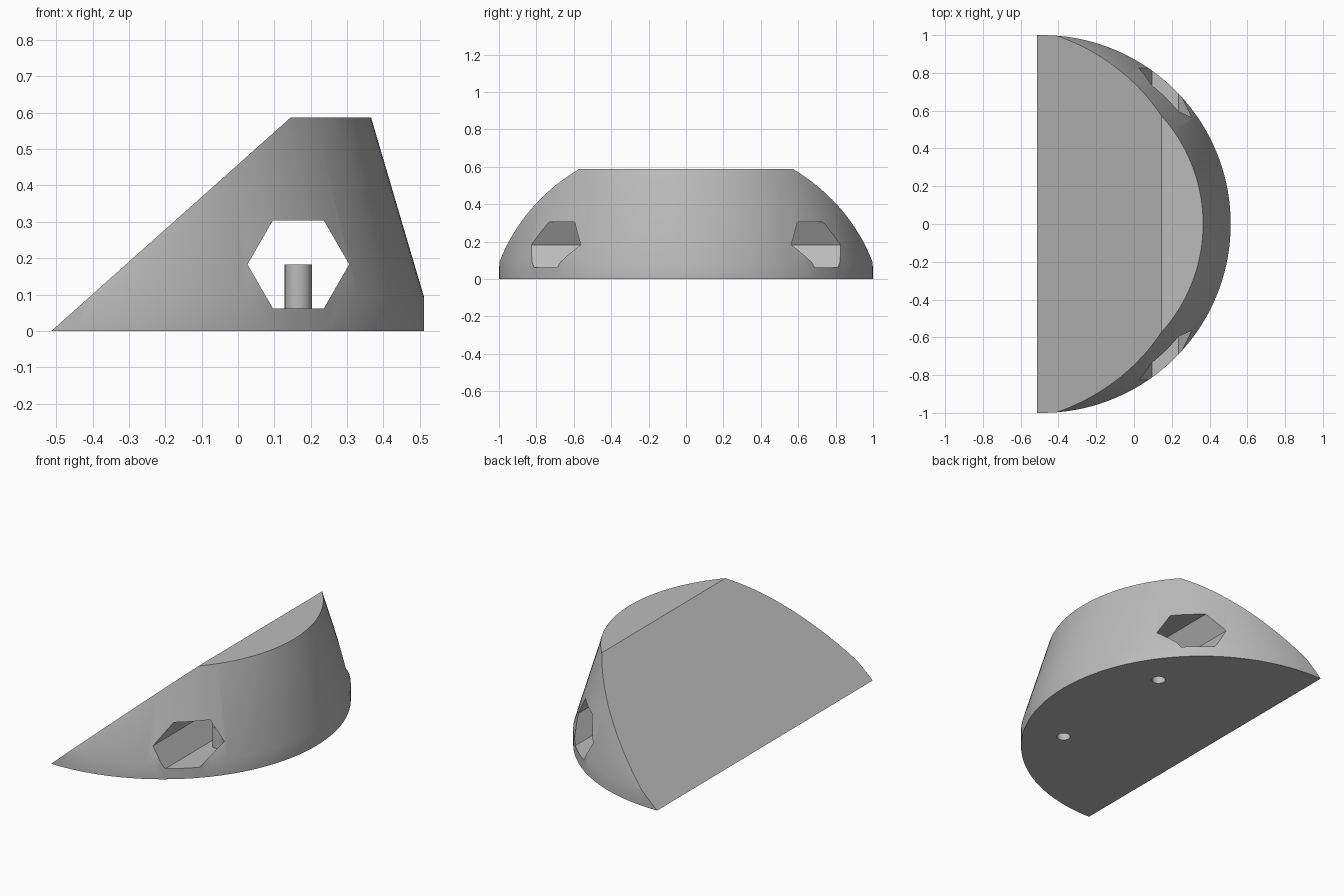
import bpy, bmesh
from math import pi, sin, cos, radians
from mathutils import Vector

cube = bpy.data.objects.get("Cube")
if cube:
    bpy.data.objects.remove(cube, do_unlink=True)

grey = bpy.data.materials.new("plain grey")
grey.use_nodes = True
colour = (0.5, 0.5, 0.5, 1)
grey.diffuse_color = colour
grey.node_tree.nodes["Principled BSDF"].inputs["Base Color"].default_value = colour

CENTRE_X = -0.488          # axis of the round wall
TUNNEL_X, TUNNEL_Z = 0.166, 0.183
TUNNEL_RADIUS = 0.14
PEG_RADIUS, PEG_Y = 0.0375, 0.41
FLOOR_Z = TUNNEL_Z - TUNNEL_RADIUS * cos(pi / 6)


def add_object(name, bm):
    bmesh.ops.recalc_face_normals(bm, faces=bm.faces)
    mesh = bpy.data.meshes.new(name)
    bm.to_mesh(mesh)
    bm.free()
    mesh.materials.append(grey)
    obj = bpy.data.objects.new(name, mesh)
    bpy.context.collection.objects.link(obj)
    return obj


def activate(obj):
    bpy.ops.object.select_all(action='DESELECT')
    obj.select_set(True)
    bpy.context.view_layer.objects.active = obj


def cylinder(name, radius, low, high, sides):
    bm = bmesh.new()
    bmesh.ops.create_cone(bm, cap_ends=True, segments=sides, radius1=radius,
                          radius2=radius, depth=high - low)
    bmesh.ops.translate(bm, verts=bm.verts, vec=(0, 0, (low + high) / 2))
    return add_object(name, bm)


def cut(body, cutter):
    bpy.context.view_layer.update()
    mod = body.modifiers.new("cut", 'BOOLEAN')
    mod.operation, mod.solver, mod.object = 'DIFFERENCE', 'EXACT', cutter
    activate(body)
    bpy.ops.object.modifier_apply(modifier=mod.name)
    bpy.data.objects.remove(cutter, do_unlink=True)


# Body: short upright rim, tapered wall and flat top
bm = bmesh.new()
SIDES = 144
rings = []
for radius, z in ((1, 0), (1, 0.092), (0.854, 0.587)):
    rings.append([bm.verts.new((CENTRE_X + radius * cos(2 * pi * i / SIDES),
                                radius * sin(2 * pi * i / SIDES), z))
                  for i in range(SIDES)])
for lower, upper in zip(rings, rings[1:]):
    for i in range(SIDES):
        j = (i + 1) % SIDES
        bm.faces.new((lower[i], lower[j], upper[j], upper[i]))
bm.faces.new(rings[0][::-1])
bm.faces.new(rings[-1])

# Sloping back face sliced off down to the ground
foot, crest = Vector((-0.513, 0, 0)), Vector((0.145, 0, 0.587))
slope = crest - foot
normal = Vector((-slope.z, 0, slope.x))
cutting = bmesh.ops.bisect_plane(bm, geom=bm.verts[:] + bm.edges[:] + bm.faces[:],
                                 plane_co=foot, plane_no=normal, clear_outer=True)
rim = [e for e in cutting["geom_cut"] if isinstance(e, bmesh.types.BMEdge)]
bmesh.ops.holes_fill(bm, edges=rim, sides=0)
body = add_object("wedge_body", bm)

# Hexagonal tunnel from front to back
tunnel = cylinder("tunnel_cutter", TUNNEL_RADIUS, -1.5, 1.5, 6)
tunnel.rotation_euler = (pi / 2, pi / 6, 0)
tunnel.location = (TUNNEL_X, 0, TUNNEL_Z)
cut(body, tunnel)

# Round bores in the base, each rising into a hollow peg in the tunnel
for side, y in (("front", -PEG_Y), ("back", PEG_Y)):
    bore = cylinder("bore_cutter", PEG_RADIUS, -0.1, 0.12, 32)
    bore.location = (TUNNEL_X, y, 0)
    cut(body, bore)
    peg = cylinder(side + "_peg", PEG_RADIUS, FLOOR_Z, TUNNEL_Z, 32)
    peg.location = (TUNNEL_X, y, 0)
    bm = bmesh.new()
    bm.from_mesh(peg.data)
    bottom = [f for f in bm.faces if f.normal.z < -0.9]
    bmesh.ops.delete(bm, geom=bottom, context='FACES_ONLY')
    bm.to_mesh(peg.data)
    bm.free()
    activate(peg)
    bpy.ops.object.shade_smooth_by_angle(angle=radians(30))

activate(body)
bpy.ops.object.shade_smooth_by_angle(angle=radians(25))
